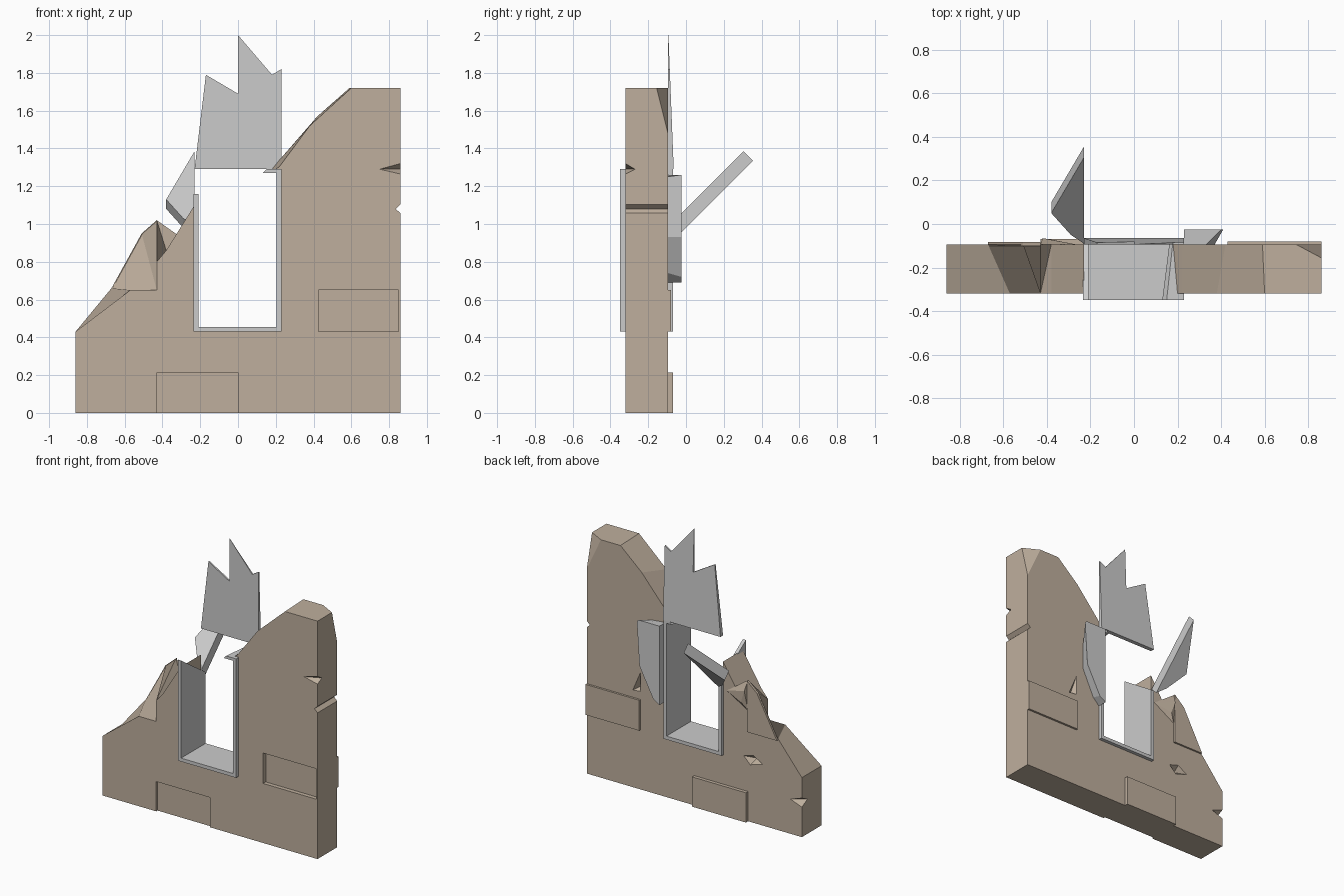
import bpy, bmesh

if "Cube" in bpy.data.objects:
    bpy.data.objects.remove(bpy.data.objects["Cube"])

FRONT, BACK = -0.32, -0.095

stone = bpy.data.materials.new("stone")
stone.diffuse_color = (0.52, 0.43, 0.34, 1)
stone.use_nodes = True
stone.node_tree.nodes["Principled BSDF"].inputs["Base Color"].default_value = stone.diffuse_color


def finish(name, bm, mat=None):
    bmesh.ops.recalc_face_normals(bm, faces=bm.faces)
    me = bpy.data.meshes.new(name)
    bm.to_mesh(me)
    bm.free()
    ob = bpy.data.objects.new(name, me)
    bpy.context.collection.objects.link(ob)
    if mat:
        me.materials.append(mat)
    return ob


def loft(name, a, b, mat=None):
    """Solid between two matching outlines of 3D points."""
    bm = bmesh.new()
    va = [bm.verts.new(p) for p in a]
    vb = [bm.verts.new(p) for p in b]
    bm.faces.new(va)
    bm.faces.new(vb[::-1])
    for i in range(len(va)):
        j = (i + 1) % len(va)
        bm.faces.new((va[i], vb[i], vb[j], va[j]))
    return finish(name, bm, mat)


def at_y(pts, y):
    return [(x, y, z) for x, z in pts]


def box(name, x0, x1, y0, y1, z0, z1, mat=None):
    o = [(x0, z0), (x1, z0), (x1, z1), (x0, z1)]
    return loft(name, at_y(o, y0), at_y(o, y1), mat)


def hull(name, pts, mat=None):
    bm = bmesh.new()
    for p in pts:
        bm.verts.new(p)
    bmesh.ops.convex_hull(bm, input=bm.verts)
    return finish(name, bm, mat)


# Broken wall: front and back outlines differ along the ruined edges
start = [(-.86, 0), (.86, 0), (.86, 1.72)]
hole = [(.23, 1.29), (.23, .43), (-.23, .43), (-.23, 1.10), (-.38, .86)]
front = start + [(.60, 1.72), (.38, 1.52), (.22, 1.305), (.20, 1.29)] + hole + [
    (-.43, .80), (-.43, .65), (-.57, .65), (-.86, .43)]
back = start + [(.59, 1.72), (.42, 1.57), (.22, 1.34), (.18, 1.29)] + hole + [
    (-.43, 1.02), (-.51, .95), (-.67, .66), (-.86, .43)]
wall = loft("wall", at_y(front, FRONT), at_y(back, BACK), stone)

# Cutters: recessed bricks, end groove, chipped corners and surface chips
cutters = [
    box("cut_brick", .425, .85, -.36, -.29, .43, .65),
    box("cut_low_brick", -.43, 0, -.36, -.305, -.05, .215),
    hull("cut_groove", [(x, y, z) for y in (-.4, 0)
                        for x, z in ((.835, 1.08), (.90, 1.14), (.90, 1.02))]),
    hull("cut_front_corner", [(.75, -.32, 1.29), (.75, -.36, 1.29), (.86, -.27, 1.29),
                              (.90, -.27, 1.29), (.90, -.36, 1.355), (.90, -.36, 1.235)]),
    hull("cut_top_corner", [(.88, -.075, 1.74), (.70, -.075, 1.74),
                            (.88, -.171, 1.74), (.88, -.075, 1.356)]),
    hull("cut_left_corner", [(-.77, -.095, .25), (-.77, -.05, .25), (-.86, -.16, .25),
                             (-.90, -.16, .25), (-.90, -.05, .32), (-.90, -.05, .18)]),
    hull("cut_back_chip", [(-.47, -.14, .45), (-.37, -.08, .47), (-.44, -.08, .40),
                           (-.57, -.08, .44), (-.47, -.08, .50)]),
    hull("cut_tall_chip", [(.45, -.13, .73), (.51, -.08, .69), (.42, -.08, .70),
                           (.42, -.08, .90)]),
]
for c in cutters:
    m = wall.modifiers.new(c.name, "BOOLEAN")
    m.operation, m.object, m.solver = "DIFFERENCE", c, "EXACT"
    c.hide_render = True
bpy.context.view_layer.objects.active = wall
for c in cutters:
    bpy.ops.object.modifier_apply(modifier=c.name)
    bpy.data.objects.remove(c)

# Bricks standing out from the back
box("low_back_brick", -.43, 0, BACK - .02, -.07, 0, .215, stone)
box("right_back_brick", .43, .86, BACK - .02, -.08, .43, .65, stone)
broken = [(-.43, .65), (-.43, 1.02), (-.51, .95), (-.67, .65)]
loft("broken_back_brick", at_y(broken, BACK - .005), at_y(broken, -.082), stone)
hull("peak_stone", [(-.43, BACK, 1.02), (-.38, BACK, .86), (-.43, BACK, .80),
                    (-.26, BACK, .90), (-.42, -.065, .95), (-.39, -.07, .86)], stone)

# Window frame
Y0, Y1 = -.35, -.07
box("frame_sill", -.21, .205, Y0, Y1, .43, .455)
box("frame_right_post", .205, .23, Y0, Y1, .43, 1.29)
hull("frame_left_post", [(x, y, z) for x in (-.235, -.21)
                         for y, z in ((Y0, .43), (Y1, .43), (Y0, 1.16), (Y1, .97))])
loft("frame_top_stub",
     [(.205, Y0, 1.27), (.13, Y0, 1.27), (.165, Y1, 1.27), (.205, Y1, 1.27)],
     [(.23, Y0, 1.29), (.15, Y0, 1.29), (.18, Y1, 1.29), (.23, Y1, 1.29)])

# Splintered upper panel, tapering to its tip
panel = [(-.23, 1.29), (.23, 1.29), (.23, 1.82), (.18, 1.79), (0, 2.0), (0, 1.69), (-.17, 1.79)]
loft("upper_panel", at_y(panel, BACK),
     [(x, -.065 - .028 * (z - 1.29) / .71, z) for x, z in panel])

# Left shutter shard, leaning back at 45 degrees
shard = [(-.23, .305), (-.38, .05), (-.29, -.05), (-.23, -.09)]
loft("left_shutter", [(x, y, 1.08 + y) for x, y in shard],
     [(x, y + .05, 1.03 + y) for x, y in shard])

# Right shutter, folded against the back of the wall
loft("right_shutter",
     at_y([(.23, 1.26), (.33, 1.25), (.37, 1.12), (.37, .93), (.28, .74), (.23, .69)], BACK),
     at_y([(.23, 1.26), (.40, 1.26), (.41, 1.24), (.39, .93), (.28, .72), (.23, .69)], -.025))
